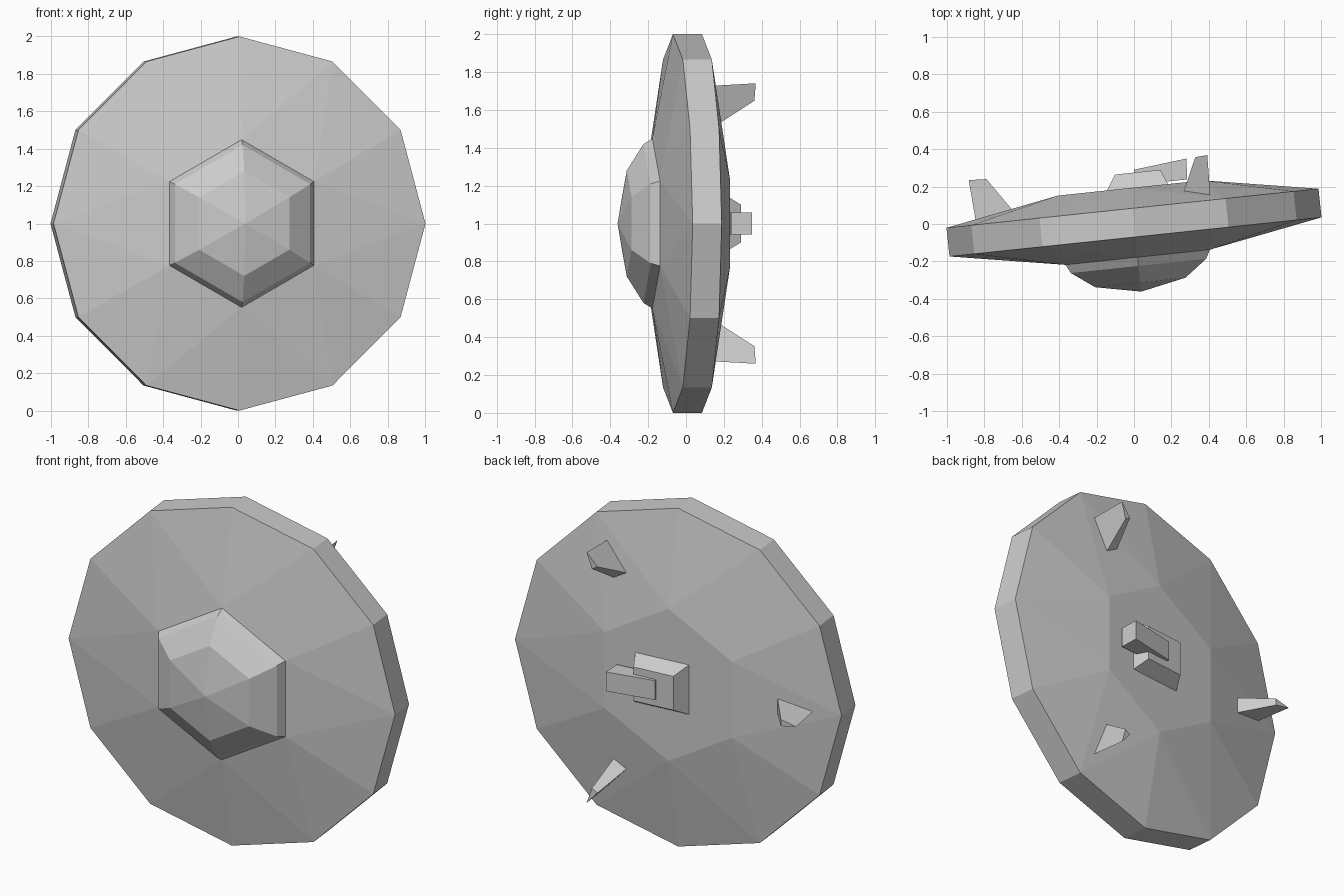
import bpy, bmesh
from math import cos, sin, radians
from mathutils import Matrix

cube = bpy.data.objects.get("Cube")
if cube:
    bpy.data.objects.remove(cube)

grey = bpy.data.materials.new("hull grey")
grey.use_nodes = True
GREY = (0.6, 0.6, 0.6, 1)
grey.diffuse_color = GREY
grey.node_tree.nodes["Principled BSDF"].inputs["Base Color"].default_value = GREY

# The craft stands on edge, turned slightly about the vertical
POSE = Matrix.Translation((0, 0.0075, 1)) @ Matrix.Rotation(radians(6), 4, 'Z')


def make_part(name, bm, local=Matrix()):
    bmesh.ops.recalc_face_normals(bm, faces=bm.faces)
    mesh = bpy.data.meshes.new(name)
    bm.to_mesh(mesh)
    bm.free()
    mesh.transform(POSE @ local)
    mesh.materials.append(grey)
    obj = bpy.data.objects.new(name, mesh)
    bpy.context.collection.objects.link(obj)
    return obj


def ring(bm, sides, radius, y):
    """Upright polygon with a corner at the top."""
    step = 360 / sides
    angles = [radians(90 + step * i) for i in range(sides)]
    return [bm.verts.new((radius * cos(a), y, radius * sin(a))) for a in angles]


def bridge(bm, a, b):
    n = len(a)
    for i in range(n):
        j = (i + 1) % n
        bm.faces.new((a[i], a[j], b[j], b[i]))


def loft(name, sections, local=Matrix()):
    """Solid through matching point loops, capped at both ends."""
    bm = bmesh.new()
    loops = [[bm.verts.new(p) for p in s] for s in sections]
    for a, b in zip(loops, loops[1:]):
        bridge(bm, a, b)
    bm.faces.new(loops[0])
    bm.faces.new(loops[-1])
    return make_part(name, bm, local)


def rect(x0, x1, half_z, y):
    return [(x0, y, -half_z), (x1, y, -half_z), (x1, y, half_z), (x0, y, half_z)]


# Saucer hull: twelve-sided rim narrowing to a hexagon on each side
bm = bmesh.new()
rims = []
for side in (-1, 1):
    rim = ring(bm, 12, 1.0, side * 0.077)
    hexagon = ring(bm, 6, 0.45, side * 0.186)
    for i in range(6):
        j = (i + 1) % 6
        mid = rim[2 * i + 1]
        bm.faces.new((hexagon[i], rim[2 * i], mid))
        bm.faces.new((hexagon[i], mid, hexagon[j]))
        bm.faces.new((hexagon[j], mid, rim[2 * j]))
    bm.faces.new(hexagon)
    rims.append(rim)
bridge(bm, *rims)
make_part("saucer_hull", bm)

# Faceted canopy on the front
bm = bmesh.new()
levels = [ring(bm, 6, r, y) for r, y in ((0.45, -0.183), (0.42, -0.233), (0.28, -0.322))]
for a, b in zip(levels, levels[1:]):
    bridge(bm, a, b)
apex = bm.verts.new((0, -0.371, 0))
for i in range(6):
    bm.faces.new((levels[-1][i], levels[-1][(i + 1) % 6], apex))
bm.faces.new(levels[0])
make_part("canopy", bm)

# Three wedge fins on the back, wide on the inner side, sharp outside
for name, angle in (("upper_fin", 60), ("side_fin", 180), ("lower_fin", 300)):
    base = [(0.63, 0.12, -0.048), (0.63, 0.12, 0.048), (0.84, 0.09, 0)]
    tip = [(0.76, 0.314, -0.02), (0.76, 0.314, 0.02), (0.855, 0.318, 0)]
    loft(name, (base, tip), Matrix.Rotation(radians(-angle), 4, 'Y'))

# Bevelled turret base and the slanted block lying on it
loft("turret_base", (rect(-0.13, 0.205, 0.15, 0.18), rect(-0.075, 0.169, 0.1, 0.266)))
profile = [(0.03, 0.2), (0.307, 0.2), (0.314, 0.311), (0.03, 0.281)]
loft("turret_block", [[(x, y, z) for x, y in profile] for z in (-0.057, 0.057)])
